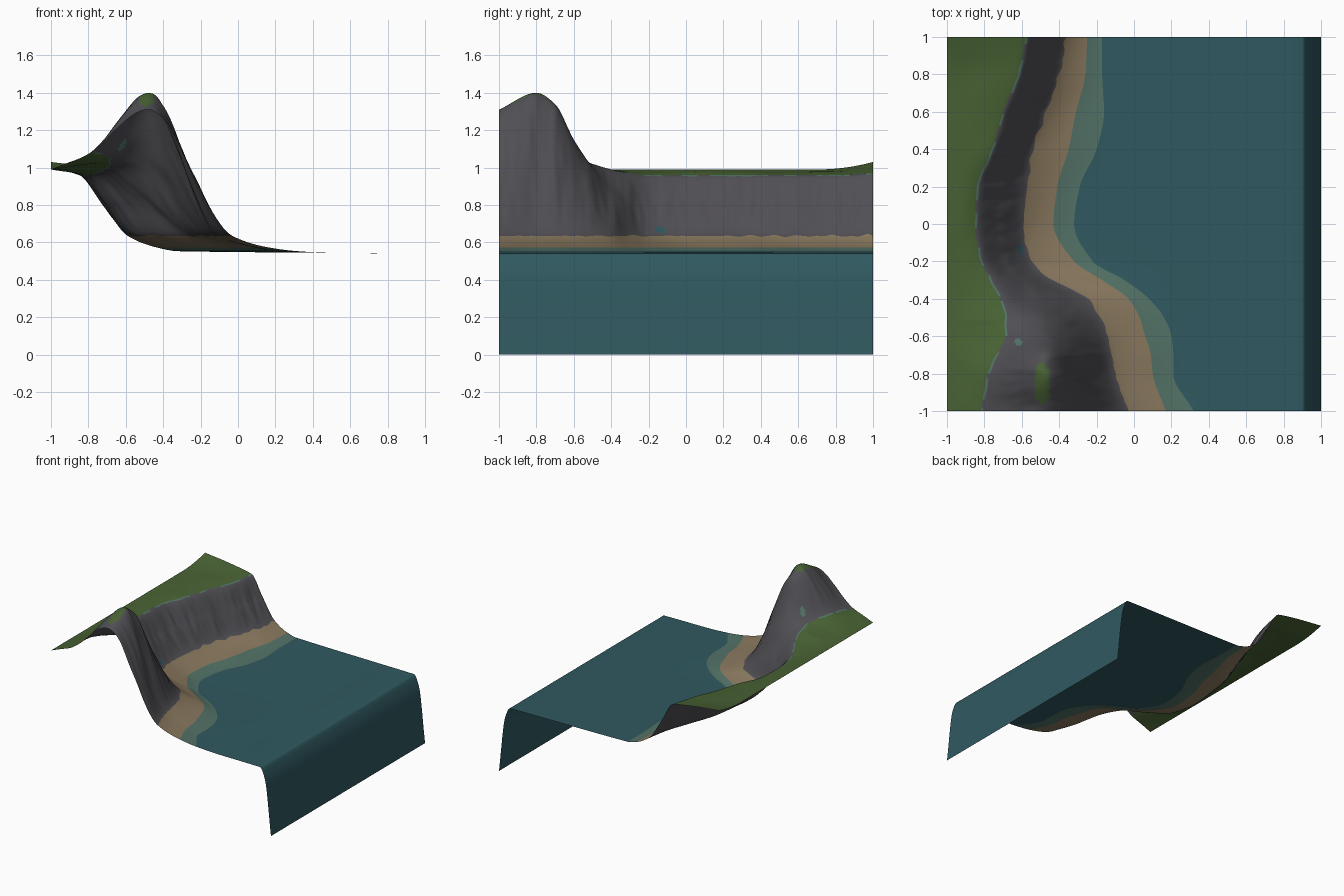
import bpy, math
from mathutils import Vector, noise

cube = bpy.data.objects.get("Cube")
if cube:
    bpy.data.objects.remove(cube, do_unlink=True)


def make_material(name, rgb):
    mat = bpy.data.materials.new(name)
    mat.use_nodes = True
    colour = (*rgb, 1)
    mat.diffuse_color = colour
    bsdf = mat.node_tree.nodes["Principled BSDF"]
    bsdf.inputs["Base Color"].default_value = colour
    bsdf.inputs["Roughness"].default_value = 0.9
    return mat


def smooth_curve(points):
    """Return a function giving a smooth curve without overshoot through the points."""
    xs, ys = zip(*points)
    last = len(xs) - 1
    secants = [(ys[k + 1] - ys[k]) / (xs[k + 1] - xs[k]) for k in range(last)]
    slopes = [secants[0]]
    for before, after in zip(secants, secants[1:]):
        same_way = before * after > 0
        slopes.append(2 * before * after / (before + after) if same_way else 0)
    slopes.append(secants[-1])

    def evaluate(x):
        k = 0
        while k < last - 1 and x > xs[k + 1]:
            k += 1
        width = xs[k + 1] - xs[k]
        t = min(max((x - xs[k]) / width, 0), 1)
        ease = t * t * (3 - 2 * t)
        return (ys[k] * (1 - ease) + ys[k + 1] * ease
                + width * t * (1 - t) * ((1 - t) * slopes[k] - t * slopes[k + 1]))
    return evaluate


# Coast sections: y, then x of cliff edge, ridge, cliff foot, beach end and
# shallows end, then height of cliff edge and ridge
SECTIONS = [
    (-1.0, -.82, -.48, -.03, .17, .32, 1.06, 1.31),
    (-.8, -.78, -.48, -.10, .10, .21, 1.08, 1.40),
    (-.7, -.74, -.48, -.12, .09, .21, 1.07, 1.34),
    (-.6, -.69, -.49, -.14, .06, .20, 1.05, 1.15),
    (-.5, -.69, -.52, -.18, .03, .16, 1.02, 1.0),
    (-.4, -.72, -.53, -.25, -.03, .08, .99, .87),
    (-.3, -.77, -.61, -.43, -.17, -.05, .97, .81),
    (-.2, -.82, -.69, -.55, -.32, -.22, .96, .80),
    (0, -.85, -.72, -.59, -.43, -.32, .96, .80),
    (.2, -.84, -.71, -.57, -.41, -.29, .96, .80),
    (.4, -.76, -.65, -.54, -.35, -.20, .96, .80),
    (.6, -.70, -.58, -.47, -.31, -.16, .96, .80),
    (.8, -.62, -.51, -.40, -.26, -.17, .96, .80),
    (1.0, -.58, -.47, -.36, -.25, -.17, .97, .80),
]
along_coast = [smooth_curve([(s[0], s[k]) for s in SECTIONS]) for k in range(1, 8)]

GRASS, ROCK, SAND, SHALLOW, DEEP = range(5)
materials = [
    make_material("grass green", (.065, .122, .034)),
    make_material("cliff grey", (.080, .077, .087)),
    make_material("beach sand", (.255, .192, .114)),
    make_material("shallow water", (.087, .170, .135)),
    make_material("deep water", (.029, .100, .117)),
]

# Bands from inland to the open sea: material and number of columns
BANDS = [(GRASS, 12), (SHALLOW, 1), (ROCK, 36), (SAND, 8), (SHALLOW, 5),
         (DEEP, 16), (DEEP, 16)]
ROWS = 160

verts, faces, face_materials = [], [], []
for row in range(ROWS + 1):
    y = -1 + 2 * row / ROWS
    edge, ridge, foot, beach, shallows, edge_z, ridge_z = [f(y) for f in along_coast]
    inland_z = .99 + .04 * max(0, (y - .7) / .3) ** 2

    # Height profile from the plateau to the outer curtain of water
    height = smooth_curve([
        (-1, inland_z), (edge, edge_z), (ridge, ridge_z), (foot, .635),
        (beach, .572), (shallows, .553), (.5, .544), (.9, .54),
        (.945, .45), (1, 0)])

    # Ragged borders of the rock
    edge += .008 * noise.noise(Vector((y * 14, 3, 0)))
    ragged_foot = foot + .016 * noise.noise(Vector((y * 16, 7, 0)))
    lip = edge + .012
    borders = [-1, edge, lip, ragged_foot, beach, shallows, .9, 1]
    for band, (material, columns) in enumerate(BANDS):
        start, end = borders[band], borders[band + 1]
        for c in range(columns + (band == len(BANDS) - 1)):
            t = c / columns
            x = start + (end - start) * t
            shift = 0
            if material == ROCK:
                # Vertical gullies and lumps on the cliff face
                fade = math.sin(math.pi * t)
                shift = fade * (.018 * noise.noise(Vector((y * 11, x * 3, 1)))
                                + .008 * noise.noise(Vector((y * 28, x * 12, 5))))
            z = height(x + shift)
            if material == GRASS:
                z += .006 * math.sin(math.pi * t) * noise.noise(Vector((x * 5, y * 5, 2)))
            verts.append((x, y, z))

column_materials = [m for m, n in BANDS for _ in range(n)]
stride = len(column_materials) + 1


def inside(x, y, cx, cy, rx, ry):
    return ((x - cx) / rx) ** 2 + ((y - cy) / ry) ** 2 < 1


for row in range(ROWS):
    for col, material in enumerate(column_materials):
        a = row * stride + col
        face = (a, a + 1, a + 1 + stride, a + stride)
        x, y = [sum(verts[v][k] for v in face) / 4 for k in (0, 1)]
        if col == BANDS[0][1] and noise.noise(Vector((y * 7, 9, 0))) < -.1:
            material = ROCK          # gaps in the pale cliff lip
        if material == ROCK:
            if inside(x, y, -.49, -.85, .045, .11):
                material = GRASS     # tuft on the summit
            elif inside(x, y, -.62, -.63, .018, .025):
                material = SHALLOW   # pale spot on the slope
            elif inside(x, y, -.61, -.14, .015, .03):
                material = DEEP      # small pool by the cliff foot
        faces.append(face)
        face_materials.append(material)

mesh = bpy.data.meshes.new("coast_terrain")
mesh.from_pydata(verts, [], faces)
for mat in materials:
    mesh.materials.append(mat)
for poly, material in zip(mesh.polygons, face_materials):
    poly.material_index = material
    poly.use_smooth = True
mesh.update()
terrain = bpy.data.objects.new("coast_terrain", mesh)
bpy.context.collection.objects.link(terrain)
